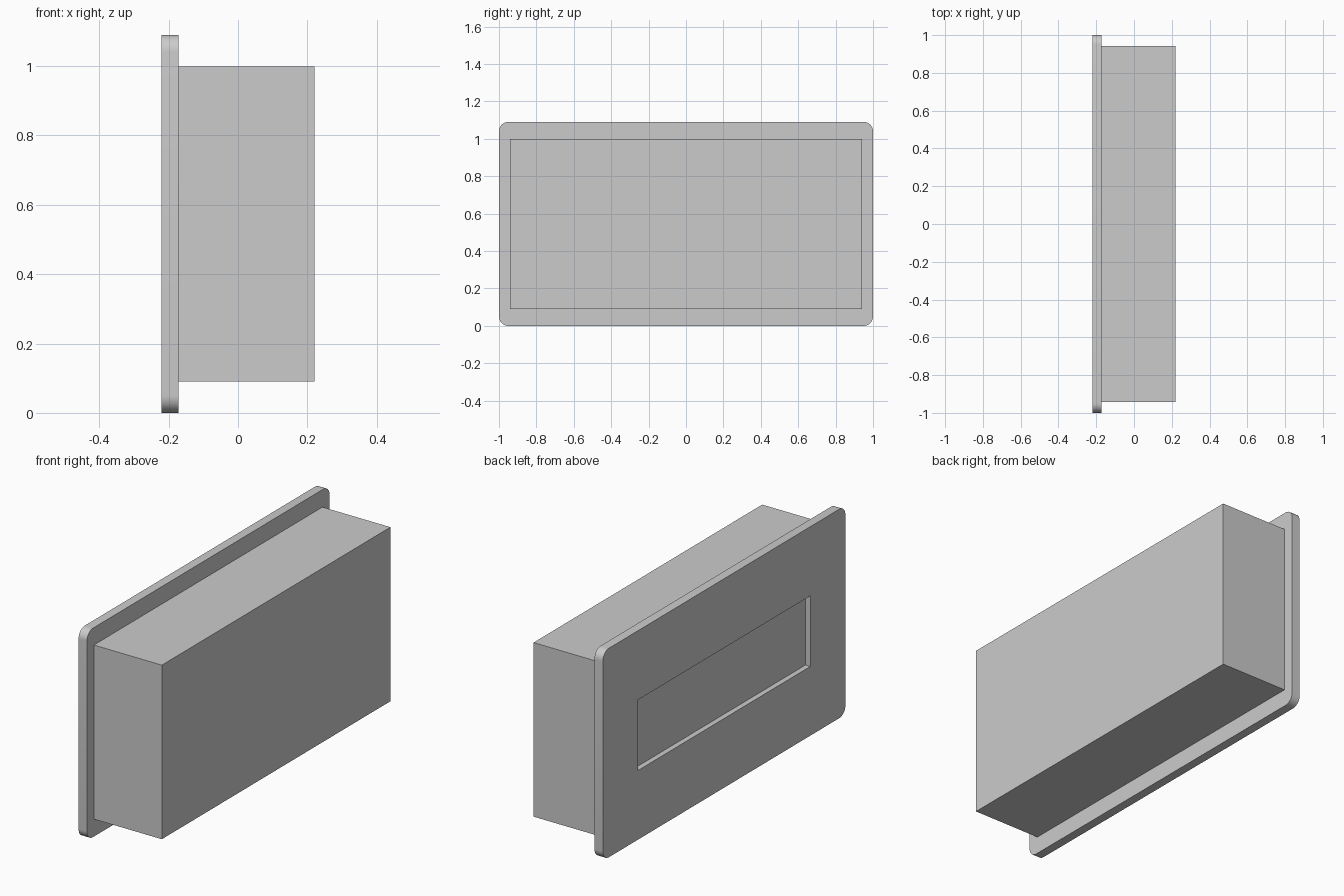
import bpy
import bmesh
from math import cos, sin, pi

default = bpy.data.objects.get("Cube")
if default:
    bpy.data.objects.remove(default, do_unlink=True)

# Single grey finish
GREY = (0.6, 0.6, 0.6, 1.0)
grey = bpy.data.materials.new("light_grey")
grey.use_nodes = True
grey.diffuse_color = GREY
grey.node_tree.nodes["Principled BSDF"].inputs["Base Color"].default_value = GREY

MID_Z = 0.545
BACK, FLANGE, FRONT = -0.22, -0.172, 0.22


def finish(bm, name):
    bmesh.ops.recalc_face_normals(bm, faces=bm.faces)
    mesh = bpy.data.meshes.new(name)
    bm.to_mesh(mesh)
    bm.free()
    mesh.materials.append(grey)
    obj = bpy.data.objects.new(name, mesh)
    bpy.context.collection.objects.link(obj)
    return obj


def rounded_rect(half_y, half_z, radius, steps):
    """Corner points of a rounded rectangle, counter-clockwise."""
    points = []
    for i, (sy, sz) in enumerate([(1, 1), (-1, 1), (-1, -1), (1, -1)]):
        for s in range(steps + 1):
            a = (i + s / steps) * pi / 2
            points.append((sy * (half_y - radius) + radius * cos(a),
                           MID_Z + sz * (half_z - radius) + radius * sin(a)))
    return points


def slab(name, outline, x0, x1):
    """Extrude a y-z outline from x0 to x1."""
    bm = bmesh.new()
    face = bm.faces.new([bm.verts.new((x0, y, z)) for y, z in outline])
    new = bmesh.ops.extrude_face_region(bm, geom=[face])["geom"]
    verts = [g for g in new if isinstance(g, bmesh.types.BMVert)]
    bmesh.ops.translate(bm, verts=verts, vec=(x1 - x0, 0, 0))
    return finish(bm, name)


def rect(half_y, half_z):
    return [(sy * half_y, MID_Z + sz * half_z)
            for sy, sz in [(1, 1), (-1, 1), (-1, -1), (1, -1)]]


# Rounded flange plate
plate = slab("flange_plate", rounded_rect(1.0, 0.545, 0.05, 10), BACK, FLANGE)

# Shallow rectangular recess cut into the outer face of the plate
cutter = slab("recess_cutter", rect(0.711, 0.184), BACK - 0.1, BACK + 0.028)
cut = plate.modifiers.new("recess", "BOOLEAN")
cut.operation = "DIFFERENCE"
cut.solver = "EXACT"
cut.object = cutter
bpy.context.view_layer.objects.active = plate
plate.select_set(True)
bpy.ops.object.modifier_apply(modifier=cut.name)
bpy.data.objects.remove(cutter, do_unlink=True)
bpy.ops.object.shade_smooth_by_angle(angle=pi / 6)

# Plain box body
slab("box_body", rect(0.942, 0.454), FLANGE, FRONT)
